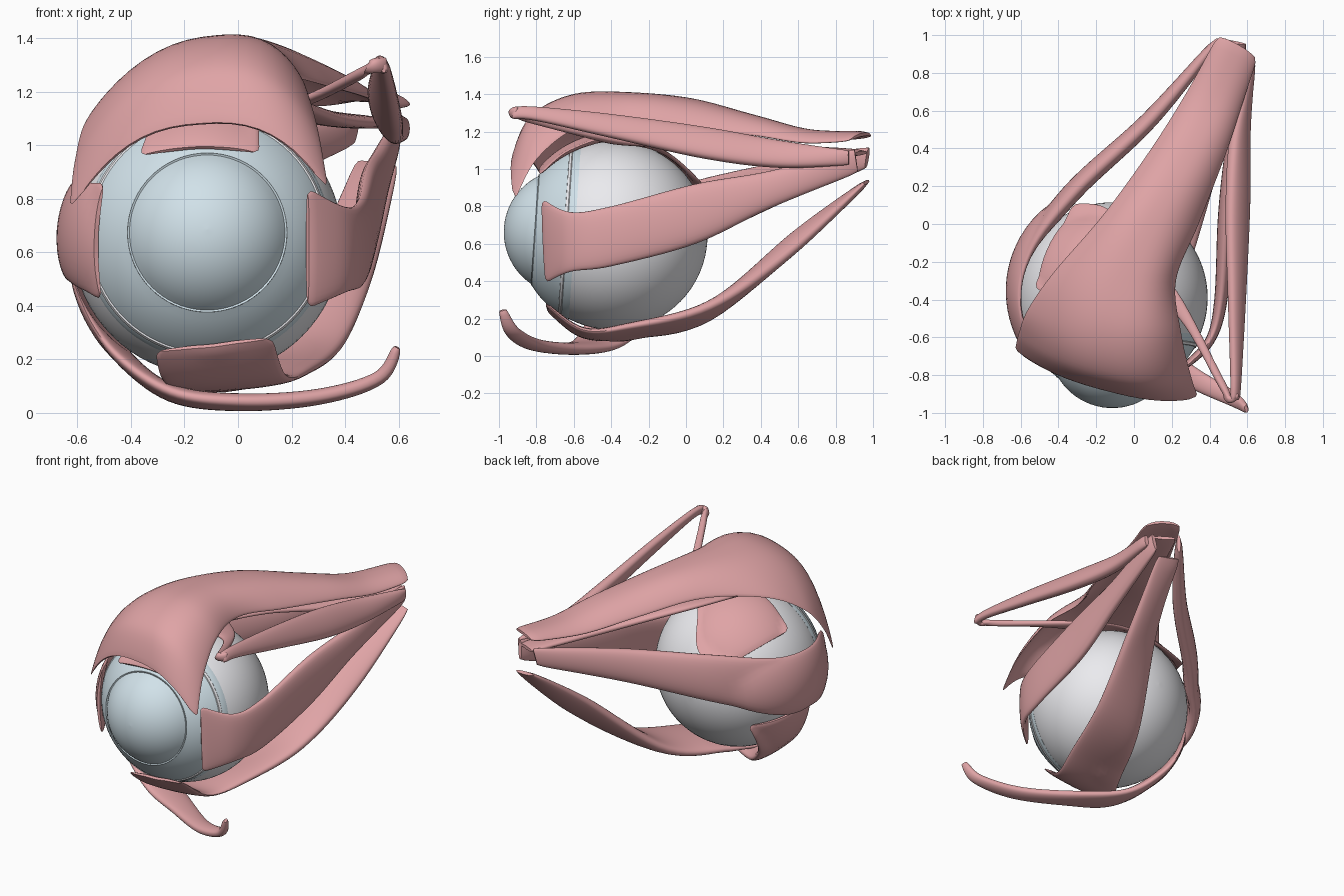
import bpy, math
from mathutils import Vector, Euler

if "Cube" in bpy.data.objects:
    bpy.data.objects.remove(bpy.data.objects["Cube"])

EYE = Vector((-0.115, -0.39, 0.645))
R = 0.505


def material(name, rgb):
    m = bpy.data.materials.new(name)
    m.diffuse_color = (*rgb, 1)
    m.use_nodes = True
    m.node_tree.nodes["Principled BSDF"].inputs["Base Color"].default_value = m.diffuse_color
    return m


PINK = material("muscle_pink", (0.74, 0.37, 0.38))
BLUE = material("cornea_blue", (0.64, 0.76, 0.82))
WHITE = material("sclera_white", (0.83, 0.83, 0.86))


def add_mesh(name, verts, faces, mat):
    me = bpy.data.meshes.new(name)
    me.from_pydata([tuple(v) for v in verts], [], faces)
    me.materials.append(mat)
    ob = bpy.data.objects.new(name, me)
    bpy.context.collection.objects.link(ob)
    bpy.ops.object.select_all(action='DESELECT')
    ob.select_set(True)
    bpy.context.view_layer.objects.active = ob
    bpy.ops.object.mode_set(mode='EDIT')
    bpy.ops.mesh.select_all(action='SELECT')
    bpy.ops.mesh.normals_make_consistent(inside=False)
    bpy.ops.object.mode_set(mode='OBJECT')
    bpy.ops.object.shade_smooth_by_angle(angle=math.radians(50))
    return ob


def lathe(name, profile, mat, n=72):
    # profile of (radius, distance ahead), spun about the slightly raised gaze axis
    verts, faces = [], []
    rot = Euler((math.radians(86), 0, 0)).to_matrix()
    for r, t in profile:
        for k in range(n):
            a = 2 * math.pi * k / n
            verts.append(EYE + rot @ Vector((r * math.cos(a), r * math.sin(a), t)))
    for i in range(len(profile) - 1):
        for k in range(n):
            q = (k + 1) % n
            faces.append((i * n + k, i * n + q, i * n + n + q, i * n + n + k))
    return add_mesh(name, verts, faces, mat)


def spline(a, b, c, d, t):
    return 0.5 * (2 * b + (c - a) * t + (2 * a - 5 * b + 4 * c - d) * t * t
                  + (3 * b - a - 3 * c + d) * t ** 3)


def strap(name, stations, cols=16, sub=8, power=2.0):
    # station = (one edge, other edge, half thickness, optional middle point)
    rows = []
    for s in stations:
        a, b = Vector(s[0]), Vector(s[1])
        m = Vector(s[3]) if len(s) > 3 else (a + b) / 2
        rows.append((a, m, b, s[2]))
    path = []
    last = len(rows) - 1
    for i in range(last):
        g = [rows[max(i - 1, 0)], rows[i], rows[i + 1], rows[min(i + 2, last)]]
        for k in range(sub + (i == last - 1)):
            path.append([spline(*[q[c] for q in g], k / sub) for c in range(4)])
    # middle surface, wrapped over the eyeball where it would cut in
    grid = []
    n = len(path)
    for i, (a, m, b, th) in enumerate(path):
        line = []
        end = min(i, n - 1 - i)
        squeeze = (0.9, 0.98)[end] if end < 2 else 1   # rounded corners
        for j in range(cols + 1):
            u = -squeeze * math.cos(math.pi * j / cols)
            p = m + (b - a) * u / 2 + ((a + b) / 2 - m) * abs(u) ** power
            d = p - EYE
            if d.length < R + th + 0.004:
                p = EYE + d.normalized() * (R + th + 0.004)
            line.append(p)
        grid.append(line)
    # thick rounded skin around the middle surface
    verts, faces = [], []
    for i in range(n):
        top, bottom = [], []
        end = min(i, n - 1 - i)
        taper = (0.5, 0.85, 0.95)[end] if end < 3 else 1
        for j in range(cols + 1):
            along = grid[min(i + 1, n - 1)][j] - grid[max(i - 1, 0)][j]
            across = grid[i][min(j + 1, cols)] - grid[i][max(j - 1, 0)]
            nor = along.cross(across).normalized()
            h = path[i][3] * taper * math.sin(math.pi * j / cols) ** 0.8 if 0 < j < cols else 0
            top.append(grid[i][j] + nor * h)
            bottom.append(grid[i][j] - nor * h)
        verts += top + bottom[-2:0:-1]
    ring = 2 * cols
    for i in range(n - 1):
        for k in range(ring):
            q = (k + 1) % ring
            faces.append((i * ring + k, i * ring + q, (i + 1) * ring + q, (i + 1) * ring + k))
    for base in (0, (n - 1) * ring):
        faces.append((base, base + 1, base + ring - 1))
        faces.append((base + cols - 1, base + cols, base + cols + 1))
        for j in range(1, cols - 1):
            faces.append((base + j, base + j + 1, base + ring - j - 1, base + ring - j))
    return add_mesh(name, verts, faces, PINK)


# eyeball, clear front shell with bulging cornea, pale ring
lathe("eyeball", [(R * math.sin(math.pi * i / 40) + 1e-5, R * math.cos(math.pi * i / 40))
                  for i in range(41)], WHITE)
front = [(0.44, 0.21), (0.462, 0.205)]
for i in range(1, 11):
    t = 0.205 + 0.21 * i / 10
    front.append((math.sqrt(0.511 ** 2 - t * t), t))
lathe("eye_front_shell", front, BLUE)
cornea = [(0.297, 0.395), (0.298, 0.42)]
for i in range(13):
    a = 1.05 * (1 - i / 12)
    cornea.append((0.335 * math.sin(a) + 1e-5, 0.25 + 0.335 * math.cos(a)))
lathe("cornea", cornea, BLUE)
lathe("pale_ring", [(0.445, 0.24), (0.4505, 0.25), (0.444, 0.263), (0.43, 0.265)], WHITE)

# broad eyelid-raising muscle on top
strap("eyelid_lifter", [
    ((.44, .99, 1.17), (.65, .87, 1.15), .018, (.55, .95, 1.185)),
    ((.27, .68, 1.15), (.57, .63, 1.14), .022, (.43, .66, 1.19)),
    ((.08, .38, 1.20), (.48, .36, 1.18), .022, (.29, .37, 1.265)),
    ((-.16, .05, 1.26), (.34, .0, 1.22), .022, (.10, .02, 1.355)),
    ((-.42, -.25, 1.22), (.22, -.30, 1.25), .02, (-.05, -.30, 1.39)),
    ((-.56, -.45, 1.10), (.25, -.58, 1.22), .018, (-.12, -.58, 1.375)),
    ((-.61, -.58, .94), (.30, -.80, 1.05), .016, (-.14, -.79, 1.27)),
    ((-.63, -.67, .75), (.34, -.92, .82), .012, (-.14, -.88, 1.08))], cols=24, power=2.6)

# four straight muscles
strap("upper_straight_muscle", [
    ((.46, .97, 1.09), (.60, .90, 1.08), .022),
    ((.20, .47, 1.12), (.42, .42, 1.09), .03),
    ((-.12, .08, 1.20), (.22, .0, 1.16), .03),
    ((-.27, -.35, 1.18), (.10, -.35, 1.18), .024),
    ((-.32, -.62, 1.09), (.08, -.62, 1.10), .018),
    ((-.37, -.76, .96), (.08, -.78, .97), .014, (-.14, -.78, .99))])
strap("inner_straight_muscle", [
    ((.585, .92, .98), (.60, .90, 1.11), .025),
    ((.53, .45, .79), (.53, .45, .99), .04),
    ((.49, .05, .60), (.49, .05, .92), .045),
    ((.46, -.40, .48), (.46, -.40, .80), .035),
    ((.40, -.62, .45), (.40, -.62, .77), .025),
    ((.26, -.75, .39), (.26, -.77, .84), .018)])
strap("outer_straight_muscle", [
    ((.43, .96, 1.0), (.45, .98, 1.12), .025),
    ((.06, .54, .83), (.10, .56, 1.05), .045),
    ((-.36, .15, .65), (-.30, .18, .97), .05),
    ((-.60, -.20, .51), (-.55, -.15, .89), .035),
    ((-.62, -.45, .49), (-.59, -.45, .86), .025),
    ((-.51, -.71, .42), (-.50, -.72, .86), .018, (-.53, -.72, .64))])
strap("lower_straight_muscle", [
    ((.44, .98, .94), (.60, .95, .92), .02),
    ((.31, .60, .66), (.51, .53, .53), .042),
    ((.05, .11, .21), (.40, .13, .27), .045),
    ((-.14, -.30, .11), (.27, -.30, .16), .035),
    ((-.27, -.55, .11), (.18, -.55, .14), .024),
    ((-.31, -.72, .23), (.13, -.75, .28), .016)])

# upper slanting muscle: belly, then tendon folding back and fanning onto the eye
strap("upper_slanting_belly", [
    ((.62, .87, 1.02), (.63, .87, 1.10), .025),
    ((.60, .50, 1.01), (.53, .50, 1.15), .042),
    ((.60, .10, 1.06), (.50, .10, 1.22), .045),
    ((.58, -.40, 1.17), (.51, -.40, 1.29), .035),
    ((.56, -.80, 1.26), (.52, -.80, 1.33), .025),
    ((.55, -.93, 1.27), (.52, -.93, 1.33), .022)])
strap("upper_slanting_tendon", [
    ((.55, -.90, 1.33), (.55, -.90, 1.27), .022),
    ((.50, -.935, 1.32), (.50, -.91, 1.27), .022),
    ((.45, -.86, 1.28), (.46, -.80, 1.25), .02),
    ((.20, -.46, 1.16), (.23, -.36, 1.15), .018),
    ((-.10, -.42, 1.16), (.0, -.12, 1.10), .013),
    ((-.35, -.40, 1.10), (-.14, .08, .93), .013),
    ((-.53, -.34, 1.0), (-.32, .11, .84), .012)])

# lower slanting muscle: from the inner corner under the eye to its outer side
strap("lower_slanting_muscle", [
    ((.60, -1.0, .24), (.59, -.96, .25), .018),
    ((.53, -.97, .13), (.52, -.88, .13), .026),
    ((.30, -.87, .06), (.30, -.74, .06), .03),
    ((.0, -.70, .045), (.0, -.50, .035), .033),
    ((-.25, -.60, .08), (-.25, -.32, .07), .033),
    ((-.45, -.52, .21), (-.41, -.18, .21), .03),
    ((-.57, -.46, .38), (-.46, -.08, .34), .02),
    ((-.61, -.42, .54), (-.45, -.02, .45), .012)])
